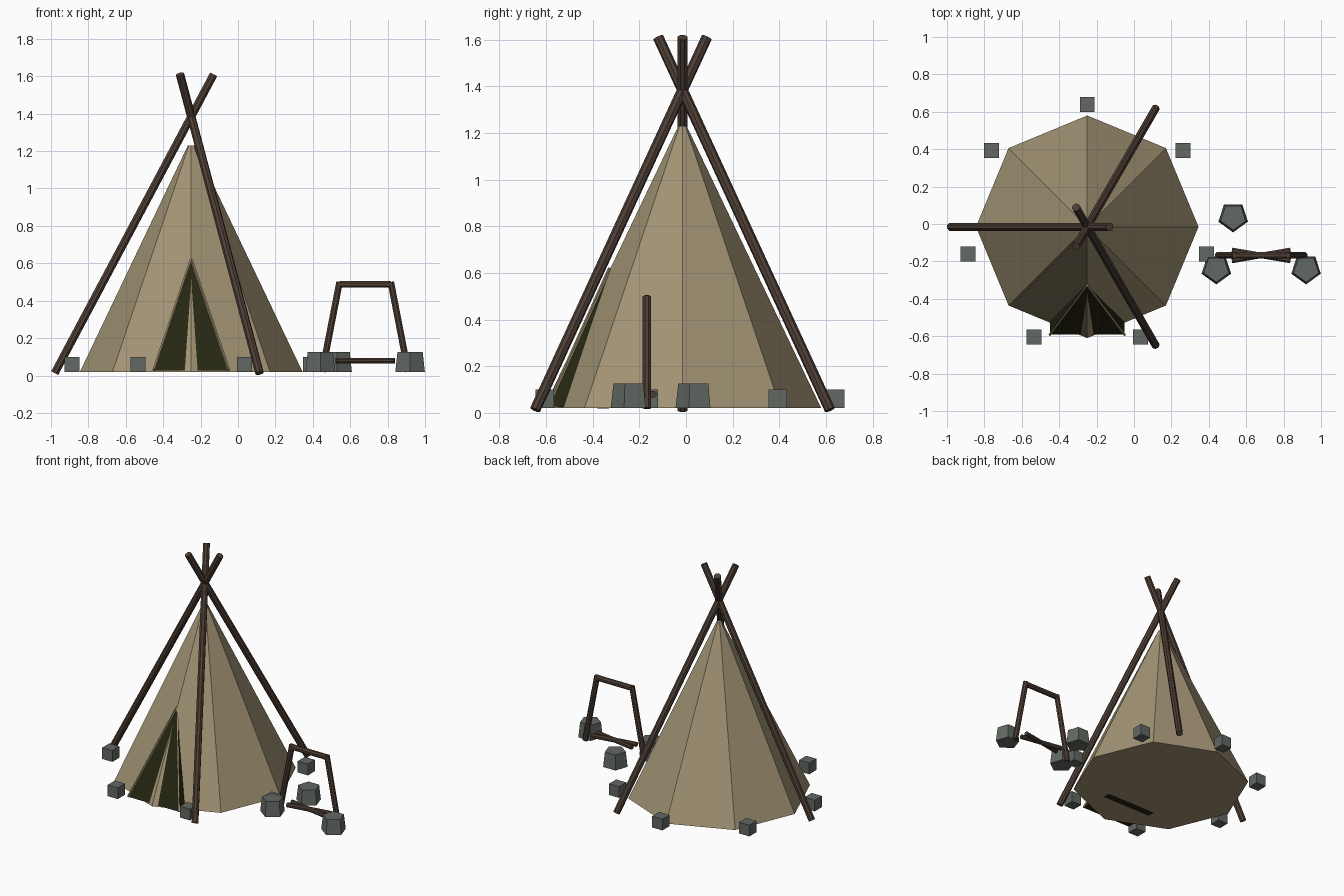
import bpy, bmesh, math
from mathutils import Vector

if "Cube" in bpy.data.objects:
    bpy.data.objects.remove(bpy.data.objects["Cube"], do_unlink=True)


def material(name, rgb):
    m = bpy.data.materials.new(name)
    m.use_nodes = True
    m.diffuse_color = (*rgb, 1)
    m.node_tree.nodes["Principled BSDF"].inputs["Base Color"].default_value = (*rgb, 1)
    return m


CANVAS = material("canvas", (0.36, 0.295, 0.175))
WOOD = material("dark wood", (0.075, 0.049, 0.036))
STONE = material("grey stone", (0.125, 0.14, 0.125))
SHADE = material("dark opening", (0.019, 0.019, 0.006))


def finish(name, bm, mat):
    bmesh.ops.recalc_face_normals(bm, faces=bm.faces)
    mesh = bpy.data.meshes.new(name)
    bm.to_mesh(mesh)
    bm.free()
    mesh.materials.append(mat)
    obj = bpy.data.objects.new(name, mesh)
    bpy.context.collection.objects.link(obj)
    return obj


def frustum(name, base, height, r1, r2, sides, mat, turn=0):
    """Upright tapered prism with one corner at the angle given by turn."""
    bm = bmesh.new()
    rings = []
    for r, z in ((r1, 0), (r2, height)):
        ring = []
        for i in range(sides):
            a = math.radians(turn) + math.tau * i / sides
            ring.append(bm.verts.new((r * math.cos(a), r * math.sin(a), z)))
        rings.append(ring)
        bm.faces.new(ring)
    for i in range(sides):
        j = (i + 1) % sides
        bm.faces.new((rings[0][i], rings[0][j], rings[1][j], rings[1][i]))
    obj = finish(name, bm, mat)
    obj.location = base
    return obj


def rod(name, start, end, radius, mat=WOOD, sides=8):
    start, end = Vector(start), Vector(end)
    d = end - start
    obj = frustum(name, start, d.length, radius, radius, sides, mat, 180 / sides)
    obj.rotation_mode = 'QUATERNION'
    obj.rotation_quaternion = d.to_track_quat('Z', 'Y')
    return obj


# Tent cover
CX, CY, FLOOR = -0.25, -0.015, 0.02
frustum("tent_cover", (CX, CY, FLOOR), 1.21, 0.595, 0.018, 8, CANVAS)

# Three long poles crossing above the cover
for i, angle in enumerate((180, 60, -60)):
    c, s = math.cos(math.radians(angle)), math.sin(math.radians(angle))
    rod(f"tent_pole_{i + 1}", (CX + 0.73 * c, CY + 0.73 * s, 0.013),
        (CX - 0.12 * c, CY - 0.12 * s, 1.61), 0.023)

# Door wedge: its sloping front lets the cover's front ridge show through
bm = bmesh.new()
apex, half = Vector((CX, -0.327, 0.62)), 0.2
front = [Vector((CX - half, -0.592, 0.028)), Vector((CX + half, -0.592, 0.028)), apex]
back = [Vector((CX - half, -0.33, 0.018)), Vector((CX + half, -0.33, 0.018)),
        apex + Vector((0, 0.03, -0.02))]
f = [bm.verts.new(p) for p in front]
b = [bm.verts.new(p) for p in back]
bm.faces.new(f)
bm.faces.new(b)
for i in range(3):
    j = (i + 1) % 3
    bm.faces.new((f[i], f[j], b[j], b[i]))
finish("door_opening", bm, SHADE)

# Canvas hem along both door edges
for side, corner in zip(("right", "left"), front):
    rod(f"door_hem_{side}", corner, apex, 0.008, CANVAS, 4)

# Small square stones in a ring around the tent
for i in range(7):
    a = math.pi / 2 + math.tau * i / 7
    x, y = CX + 0.655 * math.cos(a), CY + 0.655 * math.sin(a)
    frustum(f"peg_stone_{i + 1}", (x, y, FLOOR), 0.08, 0.0566, 0.0566, 4, STONE, 45)

# Large five-sided stones round the fire
for i, (x, y) in enumerate(((0.53, 0.038), (0.44, -0.24), (0.92, -0.24))):
    frustum(f"fire_stone_{i + 1}", (x, y, FLOOR), 0.105, 0.083, 0.071, 5, STONE, -90)

# Cooking frame
FX, FY = 0.68, -0.168
for side, sign in (("right", -1), ("left", 1)):
    rod(f"cooking_post_{side}", (FX + sign * 0.23, FY, 0.02),
        (FX + sign * 0.137, FY, 0.5), 0.019)
rod("cooking_crossbar", (FX - 0.138, FY, 0.487), (FX + 0.138, FY, 0.487), 0.019)

# Crossed firewood
for i, sign in enumerate((-1, 1)):
    rod(f"fire_log_{i + 1}", (FX - 0.157, FY + sign * 0.027, 0.08),
        (FX + 0.157, FY - sign * 0.027, 0.08), 0.016)
